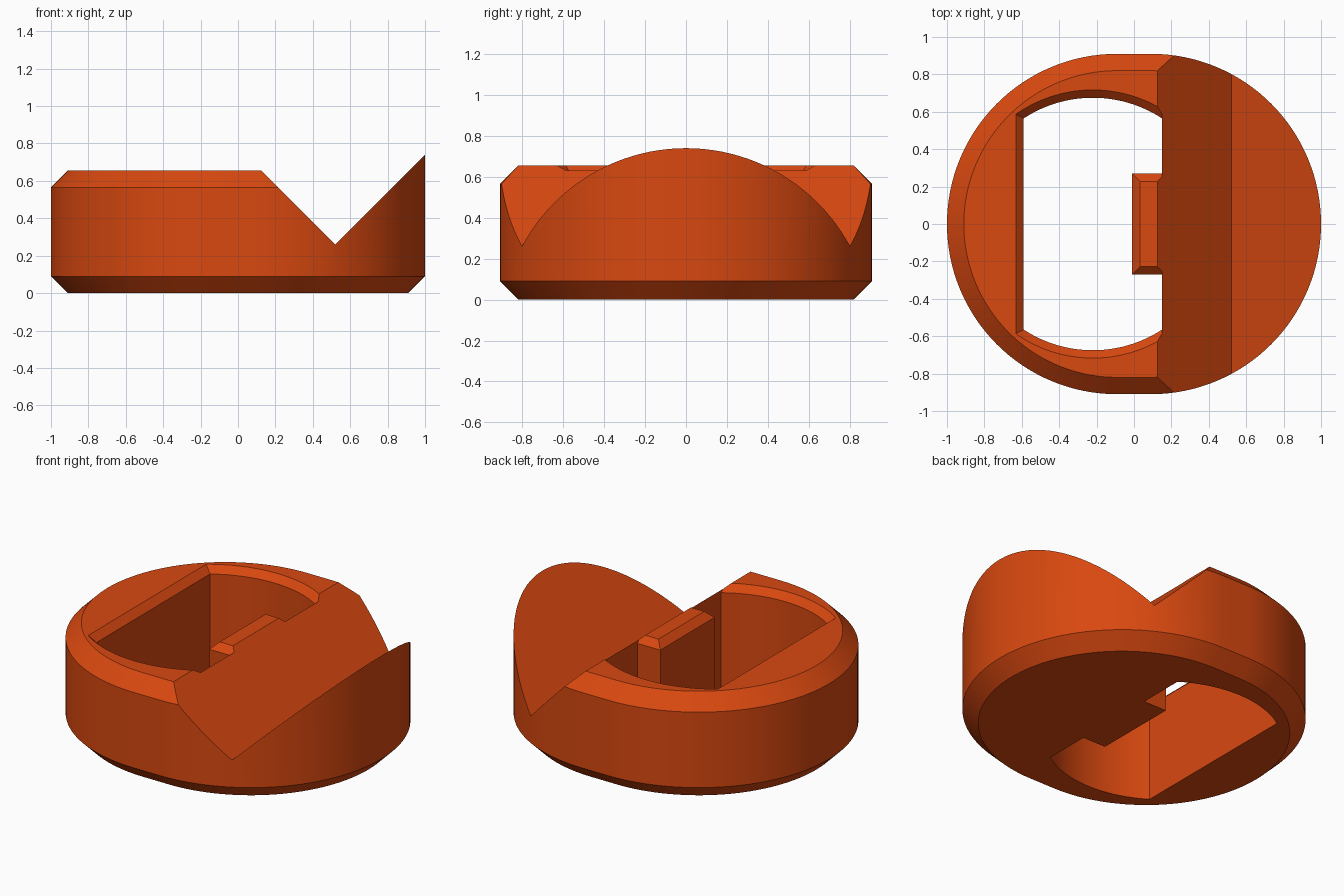
import bpy, bmesh, math
from mathutils import Vector

if "Cube" in bpy.data.objects:
    bpy.data.objects.remove(bpy.data.objects["Cube"])

R, SHIFT, BEVEL, TOP = 0.91, 0.09, 0.09, 0.655
VALLEY_X, VALLEY_Z = 0.52, 0.26


def stadium(inset, n=64):
    """Two half circles joined by short straight sides."""
    pts = []
    for cx, start in ((SHIFT, -math.pi / 2), (-SHIFT, math.pi / 2)):
        for i in range(n + 1):
            a = start + math.pi * i / n
            pts.append((cx + (R - inset) * math.cos(a), (R - inset) * math.sin(a)))
    return pts


def window(d, n=32):
    """Opening with arc ends, flat sides and a notch around the tab, grown by d."""
    cx, r, left, right = -0.22, 0.675 + d, -0.59 - d, 0.15
    a0, a1 = math.acos((right - cx) / r), math.acos((left - cx) / r)
    arc = [(cx + r * math.cos(a0 + (a1 - a0) * i / n),
            r * math.sin(a0 + (a1 - a0) * i / n)) for i in range(n + 1)]
    lower = [(x, -y) for x, y in reversed(arc)]
    tx, ty = -0.01 + d, 0.27 - d
    return arc + lower + [(right, -ty), (tx, -ty), (tx, ty), (right, ty)]


def loft(bm, rings):
    """Skin a stack of (outline, z) rings and cap both ends."""
    loops = [[bm.verts.new((x, y, z)) for x, y in pts] for pts, z in rings]
    for lo, hi in zip(loops, loops[1:]):
        for i in range(len(lo)):
            j = (i + 1) % len(lo)
            bm.faces.new((lo[i], lo[j], hi[j], hi[i]))
    bm.faces.new(loops[0][::-1])
    bm.faces.new(loops[-1])


def cut(bm, co, normal, fill):
    """Remove everything on the side the normal points to."""
    geom = bm.verts[:] + bm.edges[:] + bm.faces[:]
    res = bmesh.ops.bisect_plane(bm, geom=geom, dist=1e-6, plane_co=co,
                                 plane_no=Vector(normal).normalized(), clear_outer=True)
    if fill:
        edges = [e for e in res["geom_cut"] if isinstance(e, bmesh.types.BMEdge)]
        bmesh.ops.contextual_create(bm, geom=edges)


def make_object(name, bm):
    bmesh.ops.recalc_face_normals(bm, faces=bm.faces[:])
    mesh = bpy.data.meshes.new(name)
    bm.to_mesh(mesh)
    bm.free()
    obj = bpy.data.objects.new(name, mesh)
    bpy.context.collection.objects.link(obj)
    return obj


# Two halves of the body, each sloping down to the valley
valley = (VALLEY_X, 0, VALLEY_Z)
base = [(stadium(BEVEL), 0), (stadium(0), BEVEL)]
body_bm = bmesh.new()
loft(body_bm, base + [(stadium(0), TOP - BEVEL), (stadium(BEVEL), TOP)])
cut(body_bm, valley, (1, 0, 1), True)
cut(body_bm, valley, (1, 0, 0), False)

wedge_bm = bmesh.new()
loft(wedge_bm, base + [(stadium(0), 1.0)])
cut(wedge_bm, valley, (-1, 0, 1), True)
cut(wedge_bm, valley, (-1, 0, 0), False)
temp = bpy.data.meshes.new("wedge")
wedge_bm.to_mesh(temp)
wedge_bm.free()
body_bm.from_mesh(temp)
bpy.data.meshes.remove(temp)
bmesh.ops.remove_doubles(body_bm, verts=body_bm.verts[:], dist=1e-4)
body = make_object("body", body_bm)

# Through window with bevelled rim, leaving the bevelled tab
cutter_bm = bmesh.new()
loft(cutter_bm, [(window(0), -0.1), (window(0), TOP - 0.042), (window(0.052), TOP + 0.01)])
cutter = make_object("window_cutter", cutter_bm)
cutter.hide_render = True

mod = body.modifiers.new("window", "BOOLEAN")
mod.operation, mod.solver, mod.object = "DIFFERENCE", "EXACT", cutter
bpy.context.view_layer.objects.active = body
body.select_set(True)
bpy.ops.object.modifier_apply(modifier=mod.name)
bpy.data.objects.remove(cutter)

# Colour and shading
orange = bpy.data.materials.new("burnt orange")
orange.diffuse_color = (0.69, 0.065, 0.005, 1)
orange.use_nodes = True
orange.node_tree.nodes["Principled BSDF"].inputs["Base Color"].default_value = orange.diffuse_color
body.data.materials.clear()
body.data.materials.append(orange)
bpy.ops.object.shade_smooth_by_angle(angle=math.radians(25))
